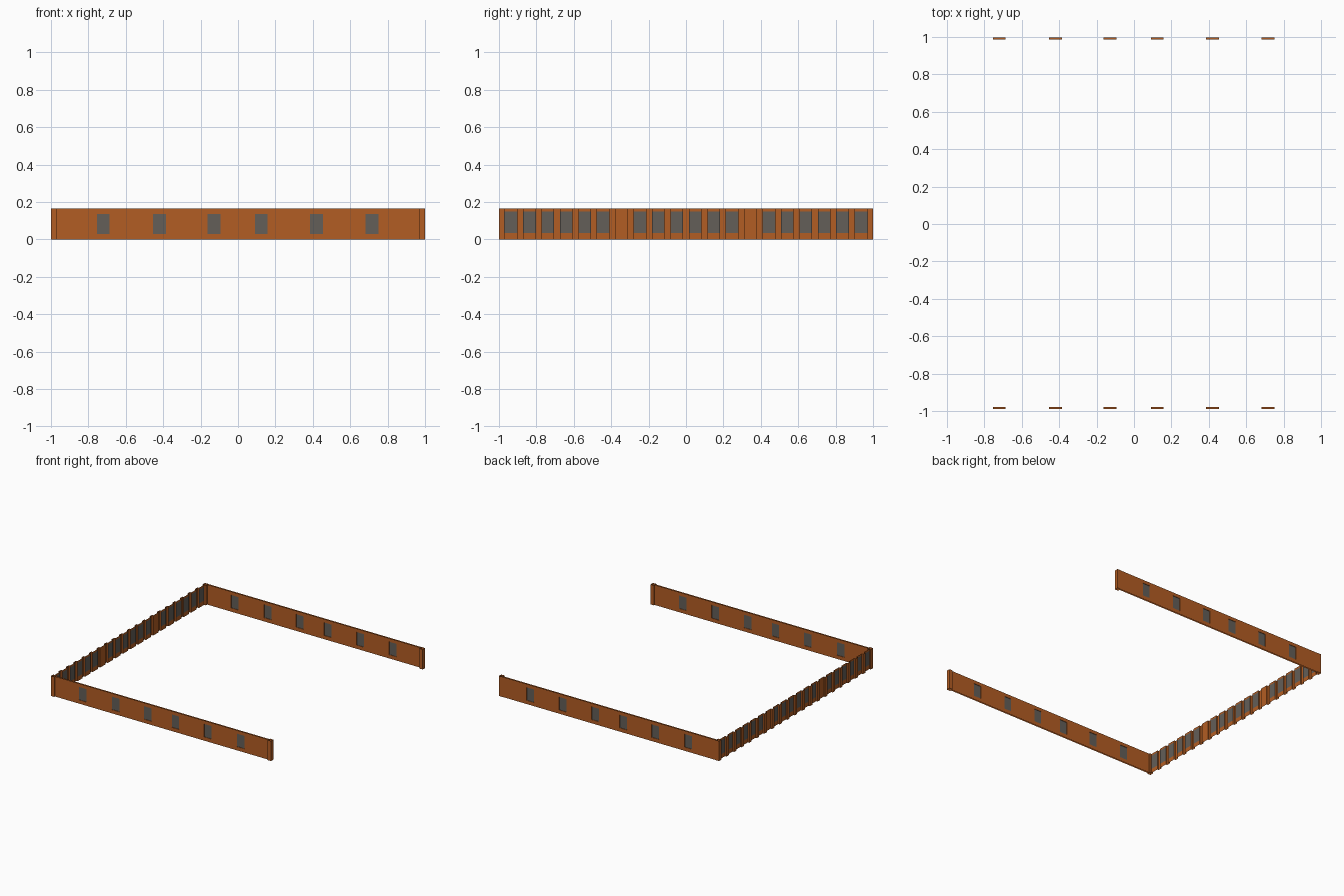
import bpy

if "Cube" in bpy.data.objects:
    bpy.data.objects.remove(bpy.data.objects["Cube"])

H = 0.165                      # wall height
WX = [-0.72, -0.42, -0.128, 0.125, 0.42, 0.717]   # side window centres
HW, Z0, Z1 = 0.034, 0.03, 0.137                   # side window half width, sill, head


def material(name, rgb):
    m = bpy.data.materials.new(name)
    m.diffuse_color = (*rgb, 1)
    m.use_nodes = True
    m.node_tree.nodes["Principled BSDF"].inputs["Base Color"].default_value = m.diffuse_color
    return m


BRICK = material("orange_brick", (0.45, 0.11, 0.017))
GLASS = material("grey_glass", (0.125, 0.112, 0.098))


def build(name, quads, mat):
    verts, faces = [], []
    for q in quads:
        faces.append(tuple(range(len(verts), len(verts) + 4)))
        verts += q
    me = bpy.data.meshes.new(name)
    me.from_pydata(verts, [], faces)
    me.materials.append(mat)
    ob = bpy.data.objects.new(name, me)
    bpy.context.collection.objects.link(ob)


def panel(a, b, z0=0, z1=H):
    """Upright quad between two plan points."""
    return [(*a, z0), (*b, z0), (*b, z1), (*a, z1)]


def ledge(x0, x1, y0, y1, z, up=True):
    q = [(x0, y0, z), (x1, y0, z), (x1, y1, z), (x0, y1, z)]
    return q if up else q[::-1]


def side_wall(name, y0, y1):
    """Double-skinned wall with window openings and reveals."""
    brick, glass = [], []
    skins = [(y0, 1), (y1, -1)]

    def skin(xa, xb, za, zb):
        for y, d in skins:
            p, q = ((xa, y), (xb, y)) if d > 0 else ((xb, y), (xa, y))
            brick.append(panel(p, q, za, zb))

    x = -0.97
    for c in WX:
        a, b = c - HW, c + HW
        skin(x, a, 0, H)
        skin(a, b, 0, Z0)
        skin(a, b, Z1, H)
        brick.append(ledge(a, b, y0, y1, Z0))
        brick.append(ledge(a, b, y0, y1, Z1, False))
        brick.append(panel((a, y0), (a, y1), Z0, Z1))
        brick.append(panel((b, y1), (b, y0), Z0, Z1))
        # glass pane just behind each skin
        glass.append(panel((a, y0 + 0.004), (b, y0 + 0.004), Z0, Z1))
        glass.append(panel((b, y1 - 0.004), (a, y1 - 0.004), Z0, Z1))
        x = b
    skin(x, 0.97, 0, H)
    build(name, brick, BRICK)
    build(name + "_windows", glass, GLASS)


side_wall("front_wall", -0.990, -0.979)
side_wall("rear_wall", 0.987, 0.998)

# Square corner and end posts, open at the top
posts = []
for cx in (-0.985, 0.985):
    for cy in (-0.985, 0.985):
        r = 0.015
        ring = [(cx - r, cy - r), (cx + r, cy - r), (cx + r, cy + r), (cx - r, cy + r)]
        posts += [panel(ring[i], ring[(i + 1) % 4]) for i in range(4)]
build("end_posts", posts, BRICK)

# Long left wall: twenty recessed bays between projecting pilasters
P, HB = 0.0985, 0.034          # bay pitch, bay half width
XO, XI = -1.0, -0.987          # pilaster face, recessed face
wall, panes = [], []
for i in range(20):
    c = (i - 9.5) * P
    a, b = c - HB, c + HB
    wall.append(panel((XI, a), (XO, a)))
    wall.append(panel((XO, b), (XI, b)))
    if i < 19:
        wall.append(panel((XO, a + P), (XO, b)))
    if i in (6, 13):           # blank bays
        wall.append(panel((XI, b), (XI, a)))
    else:
        wall.append(panel((XI, b), (XI, a), 0, 0.035))
        wall.append(panel((XI, b), (XI, a), 0.15, H))
        panes.append(panel((XI, b), (XI, a), 0.035, 0.15))
build("left_wall", wall, BRICK)
build("left_wall_windows", panes, GLASS)
